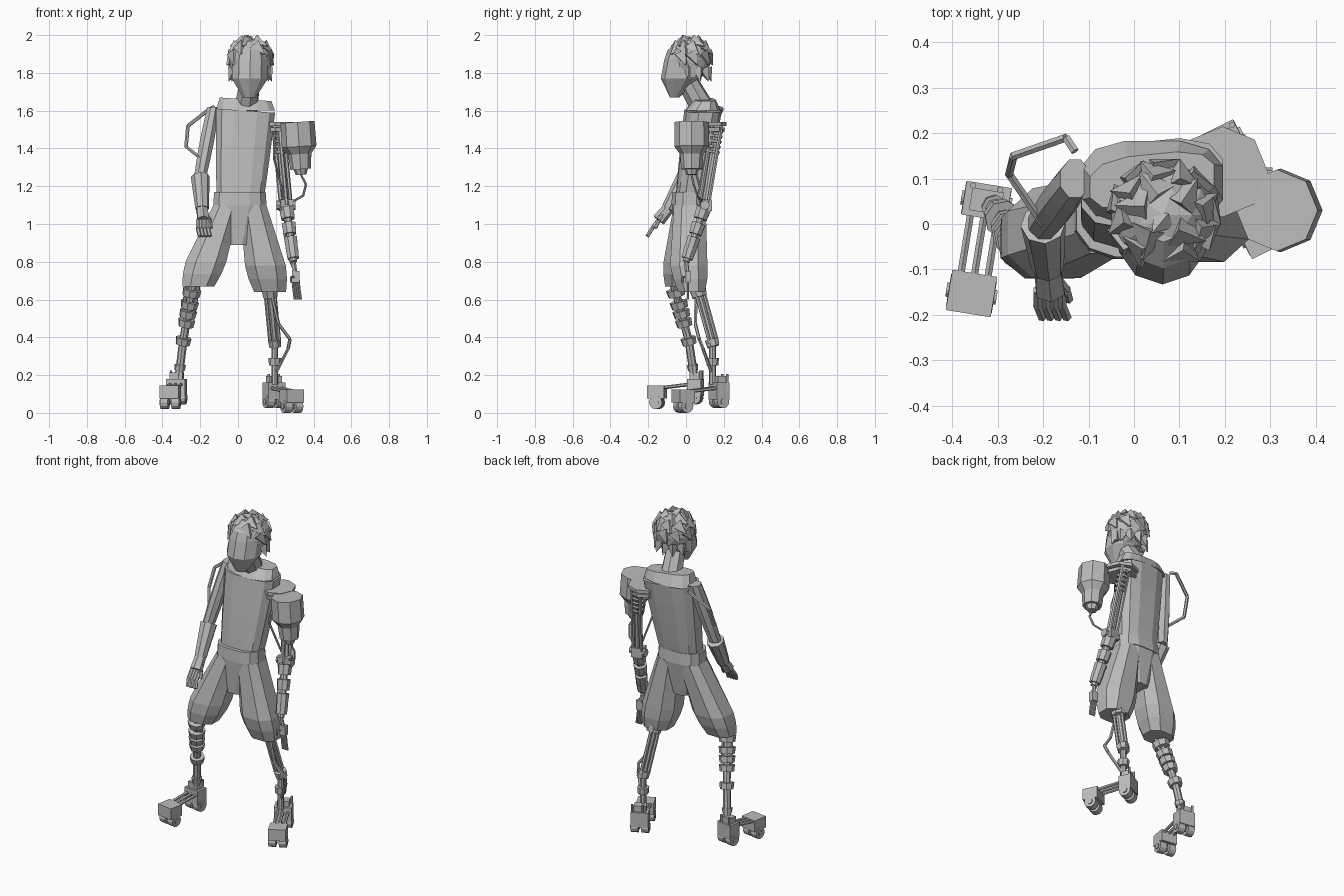
import bpy, bmesh, math, random
from mathutils import Vector, Matrix

random.seed(4)
if "Cube" in bpy.data.objects:
    bpy.data.objects.remove(bpy.data.objects["Cube"])

shade = (0.5, 0.5, 0.5, 1)
grey = bpy.data.materials.new("plain_grey")
grey.use_nodes = True
grey.diffuse_color = shade
grey.node_tree.nodes["Principled BSDF"].inputs["Base Color"].default_value = shade
ACROSS, DEPTH, UP = Vector((1, 0, 0)), Vector((0, 1, 0)), Vector((0, 0, 1))


def finish(name, bm):
    bmesh.ops.recalc_face_normals(bm, faces=bm.faces)
    mesh = bpy.data.meshes.new(name)
    bm.to_mesh(mesh)
    bm.free()
    mesh.materials.append(grey)
    bpy.context.collection.objects.link(bpy.data.objects.new(name, mesh))


def around(fraction, width=1.0, depth=1.0):
    """Point on a level ellipse at a fraction of a full turn."""
    angle = math.tau * fraction
    return ACROSS * math.cos(angle) * width + DEPTH * math.sin(angle) * depth


def rod(bm, start, end, radius, end_radius=None, sides=6):
    """Prism or cone between two points."""
    start, end = Vector(start), Vector(end)
    run = end - start
    place = Matrix.Translation(start.lerp(end, 0.5)) @ run.to_track_quat('Z', 'Y').to_matrix().to_4x4()
    tip = radius if end_radius is None else end_radius
    bmesh.ops.create_cone(bm, cap_ends=True, segments=sides, radius1=radius, radius2=tip,
                          depth=run.length, matrix=place)


def tube(bm, points, radius, sides=6):
    for start, end in zip(points, points[1:]):
        rod(bm, start, end, radius, sides=sides)


def collars(bm, start, end, fractions, radius, length):
    """Eight-sided rings threaded on a limb, getting slimmer towards its end."""
    half = (end - start).normalized() * length / 2
    for fraction in fractions:
        middle, wide = start.lerp(end, fraction), radius * (1 - fraction / 5)
        rod(bm, middle - half, middle + half, wide, wide * 0.9, sides=8)


def box(bm, centre, size, turn=0.0):
    place = Matrix.Translation(centre) @ Matrix.Rotation(turn, 4, 'Z') @ Matrix.Diagonal((*size, 1))
    bmesh.ops.create_cube(bm, size=1, matrix=place)


def loft(bm, start, end, start_size, end_size, bulge=0.0, sides=12, power=1.0, steps=4, lean=Vector()):
    """Skin of level rings between two ends, swelling by bulge; lean shifts points by their x offset."""
    rings = []
    for step in range(steps + 1):
        t = step / steps
        centre = start.lerp(end, t)
        size = Vector(start_size).lerp(Vector(end_size), t) + Vector((bulge, bulge)) * math.sin(math.pi * t)
        ring = []
        for side in range(sides):
            unit = around((side + 0.5) / sides)
            x, y = [math.copysign(abs(c) ** power, c) for c in unit.xy]
            ring.append(bm.verts.new(centre + (ACROSS + lean * t) * x * size.x + DEPTH * y * size.y))
        rings.append(ring)
    for lower, upper in zip(rings, rings[1:]):
        for side in range(sides):
            bm.faces.new((lower[side - 1], lower[side], upper[side], upper[side - 1]))
    bm.faces.new(rings[0])
    bm.faces.new(rings[-1])


# Shirt with its sloping shoulders
waist, chest, collar = Vector((0.01, 0.02, 1.1)), Vector((0.04, 0.09, 1.6)), Vector((0.04, 0.095, 1.66))
twist = DEPTH * 0.1 - UP * 0.07
bm = bmesh.new()
loft(bm, waist, chest, (0.125, 0.08), (0.16, 0.095), bulge=0.003, power=0.7, lean=twist)
loft(bm, chest, collar, (0.16, 0.095), (0.14, 0.06), power=0.7, steps=1, lean=twist)
finish("shirt", bm)

# Shorts: waistband, seat and two wide legs
crotch = Vector((0, 0.01, 0.89))
bm = bmesh.new()
loft(bm, waist, waist + UP * 0.07, (0.145, 0.1), (0.14, 0.095), power=0.75, steps=1)
finish("waistband", bm)
bm = bmesh.new()
loft(bm, crotch, waist, (0.06, 0.07), (0.14, 0.095), power=0.75)
finish("shorts_seat", bm)
right_hem, right_thigh = Vector((-0.21, -0.04, 0.67)), Vector((-0.17, -0.02, 0.8))
left_hem, left_thigh = Vector((0.17, 0.03, 0.64)), Vector((0.145, 0.015, 0.78))
for name, hem, thigh, side in (("shorts_right_leg", right_hem, right_thigh, -1),
                               ("shorts_left_leg", left_hem, left_thigh, 1)):
    hip = waist + ACROSS * side * 0.07
    bm = bmesh.new()
    loft(bm, hem, thigh, (0.09, 0.075), (0.115, 0.105), bulge=0.006, sides=8, power=0.8, steps=2)
    loft(bm, thigh, hip, (0.115, 0.105), (0.075, 0.09), sides=8, power=0.8, steps=3)
    finish(name, bm)

# Neck, bowed head and ears
chin, brow, crown = Vector((0.06, -0.06, 1.67)), Vector((0.065, 0, 1.87)), Vector((0.065, 0.01, 1.97))
bm = bmesh.new()
rod(bm, collar - UP * 0.06, brow - UP * 0.1, 0.065, 0.055, sides=8)
finish("neck", bm)
bm = bmesh.new()
loft(bm, chin, brow, (0.035, 0.025), (0.1, 0.115), bulge=0.033, sides=10, steps=2)
loft(bm, brow, crown, (0.1, 0.115), (0.04, 0.05), bulge=0.02, sides=10, steps=2)
finish("head", bm)
bm = bmesh.new()
for side in (-1, 1):
    box(bm, brow + ACROSS * side * 0.1 + DEPTH * 0.03 - UP * 0.06, (0.02, 0.04, 0.07), side / 3)
finish("ears", bm)

# Spiky hair: faceted cap, swept locks, longer nape and temple locks, top tuft
skull = brow + DEPTH * 0.02
bm = bmesh.new()
bmesh.ops.create_icosphere(bm, subdivisions=2, radius=1, matrix=Matrix.Translation(skull)
                           @ Matrix.Diagonal((0.12, 0.115, 0.115, 1)))
for level, count in ((0.3, 9), (0.75, 8), (1.15, 5)):
    for lock in range(count):
        outward = around((lock + random.random() * 0.5) / count)
        if level < 0.5 and outward.y < -0.6:
            continue
        root = skull + (outward * math.cos(level) + UP * math.sin(level)) * 0.095
        sweep = UP.cross(outward) * 0.4 + outward * (0.2 + level * 0.5) - UP * (0.85 - level * 0.6)
        rod(bm, root, root + sweep.normalized() * 0.075, 0.045, 0.001, sides=4)
for lock in range(7):
    outward = around(lock / 12)
    root = skull + outward * 0.085 - UP * 0.05
    rod(bm, root, root + outward * 0.03 - UP * 0.065, 0.035, 0.001, sides=4)
rod(bm, crown, crown - around(0.1, 0.03, 0.05) + UP * 0.03, 0.028, 0.001, sides=4)
finish("hair", bm)

# Natural right arm
shoulder, elbow, wrist = Vector((-0.13, 0.1, 1.62)), Vector((-0.2, 0, 1.25)), Vector((-0.19, -0.095, 1.08))
bm = bmesh.new()
loft(bm, elbow, shoulder, (0.035, 0.04), (0.035, 0.045), bulge=0.006, sides=8)
finish("right_upper_arm", bm)
bm = bmesh.new()
rod(bm, elbow, wrist, 0.05, 0.036, sides=8)
finish("right_forearm_guard", bm)
bm = bmesh.new()
palm = wrist + Vector((0.005, -0.05, -0.06))
rod(bm, wrist, palm, 0.032, 0.036)
for finger in range(4):
    knuckle = palm + ACROSS * (finger - 1.5) * 0.018
    middle = knuckle - DEPTH * 0.035 - UP * 0.045
    tube(bm, [knuckle, middle, middle + Vector((0.01, -0.025, -0.04))], 0.011)
tube(bm, [wrist, palm + ACROSS * 0.035, palm + Vector((0.04, -0.02, -0.04))], 0.012)
finish("right_hand", bm)
bm = bmesh.new()
tube(bm, [shoulder + DEPTH * 0.06, (-0.15, 0.19, 1.61), (-0.265, 0.15, 1.52), (-0.275, 0.11, 1.41),
          elbow + UP * 0.1], 0.01)
finish("right_shoulder_tube", bm)

# Canister hung beside the mechanical left arm
plate, canister = Vector((0.195, 0.115, 1.5)), Vector((0.315, 0.03, 1.54))
bm = bmesh.new()
for lift, radius in ((0, 0.09), (0.03, 0.1)):
    rod(bm, plate + UP * (lift - 0.01), plate + UP * (lift + 0.01), radius, sides=8)
box(bm, plate.lerp(canister, 0.5), (0.12, 0.08, 0.03), -0.3)
finish("left_shoulder_plates", bm)
bm = bmesh.new()
level = canister
for drop, top, bottom in ((0.13, 0.09, 0.092), (0.04, 0.092, 0.062), (0.08, 0.062, 0.055), (0.03, 0.038, 0.028)):
    below = level - UP * drop + ACROSS * drop / 15
    rod(bm, level, below, top, bottom, sides=8)
    level = below
finish("left_canister", bm)

# Mechanical left arm
shoulder, elbow, wrist = Vector((0.215, 0.17, 1.52)), Vector((0.255, 0.1, 1.1)), Vector((0.295, 0, 0.8))
bm = bmesh.new()
tube(bm, [level, (0.36, 0.04, 1.21), (0.345, 0.06, 1.15), elbow], 0.006)
tube(bm, [plate, (0.19, 0.03, 1.35), elbow], 0.006)
finish("left_arm_wires", bm)
bm = bmesh.new()
rod(bm, shoulder, elbow, 0.02, sides=8)
for strut in range(3):
    offset = around(strut / 3 + 0.1, 0.03, 0.03)
    rod(bm, shoulder + offset, elbow + offset, 0.011)
collars(bm, shoulder, elbow, [step / 15 for step in range(1, 6)], 0.036, 0.015)
box(bm, elbow, (0.07, 0.06, 0.06), 0.2)
rod(bm, elbow - ACROSS * 0.05, elbow + ACROSS * 0.05, 0.025, sides=8)
finish("left_upper_arm", bm)
bm = bmesh.new()
rod(bm, elbow, wrist, 0.02, sides=8)
collars(bm, elbow, wrist, (0.15, 0.42, 0.67, 0.85), 0.043, 0.06)
tube(bm, [elbow, (0.245, 0.04, 0.95), (0.27, 0, 0.82), wrist - UP * 0.04], 0.006)
finish("left_forearm", bm)
bm = bmesh.new()
palm = wrist + Vector((0.01, 0.01, -0.08))
rod(bm, wrist, palm, 0.012)
box(bm, palm, (0.04, 0.03, 0.06))
for finger in range(4):
    knuckle = palm + ACROSS * (finger - 1.5) * 0.011 - UP * 0.02
    tube(bm, [knuckle, knuckle + ACROSS * 0.005 - UP * 0.05, knuckle + ACROSS * 0.012 - UP * 0.1], 0.0055)
tube(bm, [palm, palm - around(0.1, 0.03, 0.05), palm - around(0.1, 0.03, 0.05) - UP * 0.03], 0.006)
finish("left_hand", bm)

# Stacked right leg
knee, shin, ankle = Vector((-0.235, -0.07, 0.7)), Vector((-0.29, 0.015, 0.38)), Vector((-0.315, 0.045, 0.18))
bm = bmesh.new()
tube(bm, [knee, shin, ankle], 0.022, sides=8)
collars(bm, knee, shin, (0.2, 0.4, 0.55, 0.7, 1), 0.053, 0.038)
collars(bm, shin, ankle, [0.7], 0.035, 0.03)
for side in (-1, 1):
    rod(bm, knee + ACROSS * side * 0.03, knee.lerp(shin, 0.6) + ACROSS * side * 0.03, 0.01)
finish("right_shin", bm)

# Open-framed left leg
knee, shin, ankle = Vector((0.165, 0.055, 0.68)), Vector((0.195, 0.14, 0.37)), Vector((0.195, 0.14, 0.15))
bm = bmesh.new()
tube(bm, [knee, shin, ankle], 0.018, sides=8)
for strut in range(3):
    offset = around(strut / 3 + 0.25, 0.028, 0.028)
    rod(bm, knee + offset, shin + offset, 0.01)
collars(bm, knee, shin, (0.15, 1), 0.047, 0.04)
collars(bm, shin, ankle, [0.45], 0.038, 0.04)
tube(bm, [knee, (0.215, 0.05, 0.47), (0.275, 0.07, 0.39), (0.265, 0.09, 0.34), ankle + UP * 0.05], 0.009)
finish("left_shin", bm)


def foot(name, heel, toe):
    """Wheeled heel and toe blocks joined by three rods."""
    run = toe - heel
    turn = math.atan2(run.x, -run.y)
    across = around(turn / math.tau)
    bm = bmesh.new()
    box(bm, heel, (0.1, 0.075, 0.09), turn)
    box(bm, heel + UP * 0.055, (0.07, 0.05, 0.05), turn)
    box(bm, toe, (0.1, 0.09, 0.07), turn)
    for side in (-1, 0, 1):
        offset = across * side * 0.03 + UP * 0.02
        rod(bm, heel + offset, toe + offset, 0.009)
    for side in (-1, 1):
        stay = heel + across * side * 0.03 + DEPTH * 0.03
        rod(bm, stay, stay + UP * 0.09, 0.007)
        for block in (heel, toe):
            hub = block + across * side * 0.03 - UP * 0.055
            for half, radius in ((0.021, 0.035), (0.026, 0.016)):
                rod(bm, hub - across * half, hub + across * half, radius, sides=12)
    finish(name, bm)


foot("right_foot", Vector((-0.325, 0.05, 0.135)), Vector((-0.358, -0.153, 0.11)))
foot("left_foot", Vector((0.19, 0.175, 0.115)), Vector((0.285, -0.015, 0.09)))
